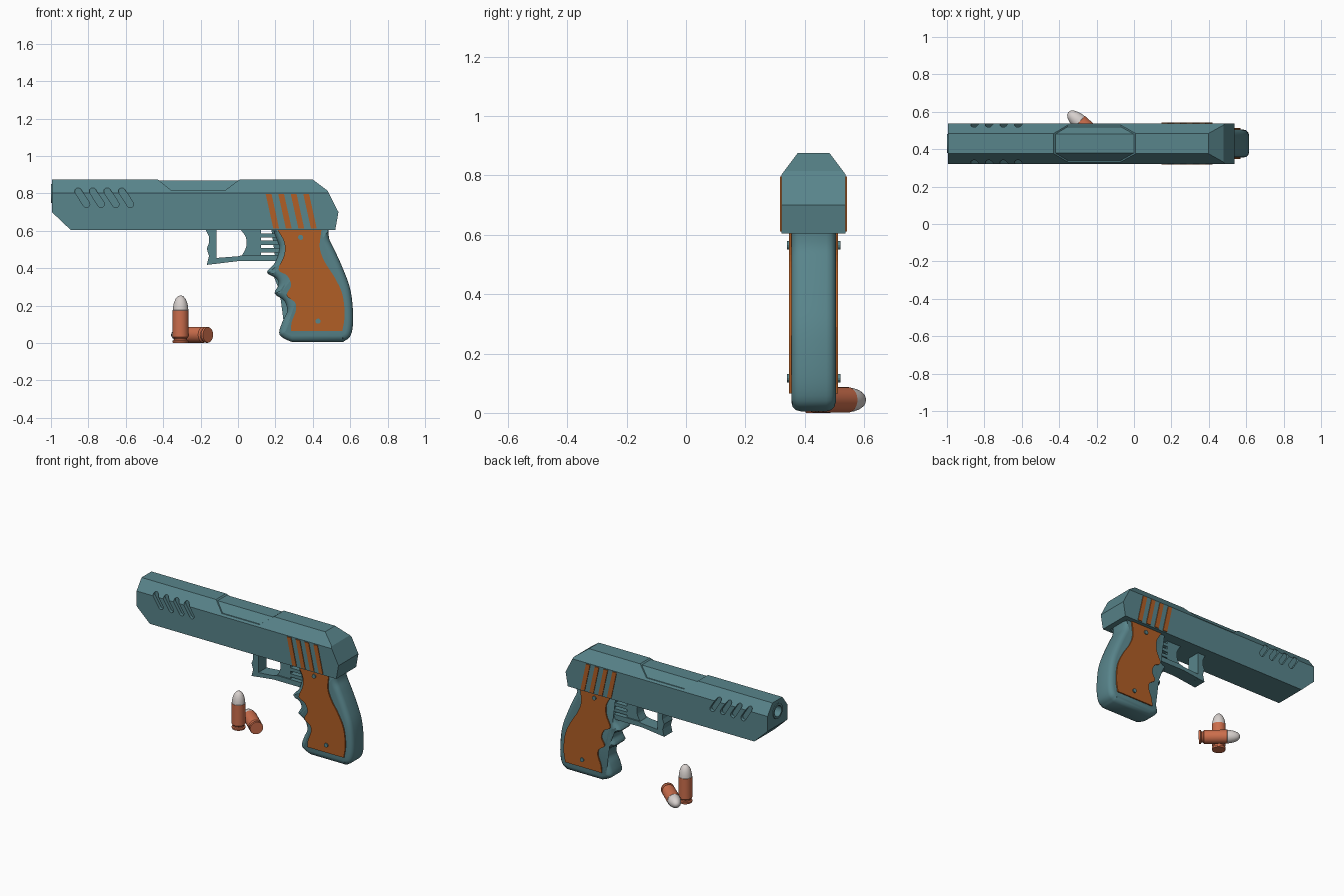
import bpy, bmesh, math
from mathutils import Vector, Matrix

if "Cube" in bpy.data.objects:
    bpy.data.objects.remove(bpy.data.objects["Cube"])

YC = 0.43  # centre plane of the body


def material(name, rgb):
    m = bpy.data.materials.new(name)
    m.diffuse_color = (*rgb, 1)
    m.use_nodes = True
    m.node_tree.nodes["Principled BSDF"].inputs["Base Color"].default_value = m.diffuse_color
    return m


TEAL = material("teal metal", (0.098, 0.232, 0.258))
ORANGE = material("orange wood", (0.44, 0.112, 0.019))
COPPER = material("copper case", (0.60, 0.155, 0.072))
WHITE = material("pale tip", (0.68, 0.63, 0.61))


def finish(name, bm, mats, loc=(0, YC, 0), angle=None):
    bmesh.ops.recalc_face_normals(bm, faces=bm.faces)
    me = bpy.data.meshes.new(name)
    bm.to_mesh(me)
    bm.free()
    ob = bpy.data.objects.new(name, me)
    bpy.context.collection.objects.link(ob)
    ob.location = loc
    for m in mats:
        me.materials.append(m)
    if angle:
        bpy.ops.object.select_all(action='DESELECT')
        ob.select_set(True)
        bpy.context.view_layer.objects.active = ob
        bpy.ops.object.shade_smooth_by_angle(angle=math.radians(angle))
    return ob


def loft(name, rings, mat, angle=None):
    """Skin a stack of equal rings and cap both ends."""
    bm = bmesh.new()
    vs = [[bm.verts.new(p) for p in r] for r in rings]
    n = len(vs[0])
    for a, b in zip(vs, vs[1:]):
        for i in range(n):
            j = (i + 1) % n
            bm.faces.new((a[i], a[j], b[j], b[i]))
    bm.faces.new(vs[0])
    bm.faces.new(vs[-1])
    return finish(name, bm, [mat], angle=angle)


def prism(name, pts, y0, y1, mat=TEAL):
    return loft(name, [[(x, y, z) for x, z in pts] for y in (y0, y1)], mat)


def bar(name, pts, x0, x1, mat=TEAL):
    return loft(name, [[(x, y, z) for y, z in pts] for x in (x0, x1)], mat)


def lathe(name, prof, mats, rule=None, n=24, loc=(0, YC, 0), rot=None, angle=35):
    """Revolve (radius, height) points round z; zero radius closes an end."""
    bm = bmesh.new()
    vs = [bm.verts.new((r, 0, h)) for r, h in prof]
    es = [bm.edges.new(e) for e in zip(vs, vs[1:])]
    bmesh.ops.spin(bm, geom=vs + es, cent=(0, 0, 0), axis=(0, 0, 1),
                   angle=2 * math.pi, steps=n)
    bmesh.ops.remove_doubles(bm, verts=bm.verts, dist=0.0005)
    if rule:
        for f in bm.faces:
            f.material_index = rule(f.calc_center_median().z)
    if rot:
        bmesh.ops.transform(bm, matrix=rot, verts=bm.verts)
    return finish(name, bm, mats, loc, angle)


def cut(ob, cutter, op='DIFFERENCE'):
    bpy.context.view_layer.update()
    mod = ob.modifiers.new("cut", 'BOOLEAN')
    mod.object, mod.operation, mod.solver = cutter, op, 'EXACT'
    dg = bpy.context.evaluated_depsgraph_get()
    me = bpy.data.meshes.new_from_object(ob.evaluated_get(dg))
    ob.modifiers.clear()
    ob.data = me
    bpy.data.objects.remove(cutter)


def spline(p, k=4):
    """Smooth open curve through the points."""
    p = [Vector(q) for q in p]
    q = [2 * p[0] - p[1]] + p + [2 * p[-1] - p[-2]]
    out = []
    for a, b, c, d in zip(q, q[1:], q[2:], q[3:]):
        for i in range(k):
            t = i / k
            out.append(0.5 * (2 * b + (c - a) * t + (2 * a - 5 * b + 4 * c - d) * t * t
                              + (3 * b - a - 3 * c + d) * t ** 3))
    return out + [p[-1]]


def inset(pts, d):
    """Move a closed outline inwards by d."""
    n = len(pts)
    area = sum(pts[i].cross(pts[(i + 1) % n]) for i in range(n))
    s = 1 if area > 0 else -1
    out = []
    for i in range(n):
        t = (pts[(i + 1) % n] - pts[i - 1]).normalized()
        out.append(pts[i] + s * d * Vector((-t.y, t.x)))
    return out


# Slide: side profile trimmed by a cross-section with sloped shoulders
slide = prism("slide", [(-0.995, 0.875), (-0.995, 0.70), (-0.895, 0.605), (0.52, 0.605),
                        (0.537, 0.70), (0.479, 0.815), (0.398, 0.875)], -0.2, 0.2)
cut(slide, bar("shoulders", [(-0.108, 0.5), (0.108, 0.5), (0.108, 0.803),
                             (0.027, 0.911), (-0.027, 0.911), (-0.108, 0.803)], -1.2, 0.8),
    'INTERSECT')
# Port opening on top, filled by a slightly smaller chamber
cut(slide, prism("port", [(-0.48, 0.915), (-0.355, 0.816), (-0.07, 0.816), (0.063, 0.915)],
                 -0.3, 0.3))
bar("chamber", [(-0.102, 0.7), (0.102, 0.7), (0.102, 0.8), (0.05, 0.868),
                (-0.05, 0.868), (-0.102, 0.8)], -0.425, 0.005)

# Slanted vents on both sides near the muzzle
for i in range(4):
    a, b = Vector((-0.855 + 0.078 * i, 0.812)), Vector((-0.81 + 0.078 * i, 0.742))
    ang = math.atan2(a.y - b.y, a.x - b.x)
    pts = []
    for c, s in ((a, ang), (b, ang + math.pi)):
        for k in range(7):
            w = s - math.pi / 2 + math.pi * k / 6
            pts.append(c + 0.018 * Vector((math.cos(w), math.sin(w))))
    for s in (-1, 1):
        cut(slide, prism("vent", pts, s * 0.085, s * 0.2))

# Muzzle bore and barrel
TURN = Matrix.Rotation(math.pi / 2, 4, 'Y')
cut(slide, lathe("bore", [(0, -1.1), (0.05, -1.1), (0.05, -0.75), (0, -0.75)], [TEAL],
                 rot=Matrix.Translation((0, 0, 0.8)) @ TURN))
lathe("barrel", [(0, -0.77), (0.037, -0.77), (0.037, -1.0), (0.051, -1.0), (0.051, -0.76),
                 (0, -0.76)], [TEAL], rot=Matrix.Translation((0, 0, 0.8)) @ TURN)

# Rear serration plates
for i in range(4):
    x = 0.148 + 0.067 * i
    pts = [(x, 0.797), (x + 0.031, 0.797), (x + 0.072, 0.612), (x + 0.041, 0.612)]
    for s in (-1, 1):
        prism("serration", pts, s * 0.104, s * 0.1125, ORANGE)

# Grip with finger grooves and rounded rim
front = [(0.178, 0.63), (0.205, 0.56), (0.222, 0.505), (0.198, 0.43), (0.155, 0.378),
         (0.205, 0.345), (0.217, 0.31), (0.196, 0.265), (0.248, 0.225), (0.263, 0.17),
         (0.24, 0.12), (0.22, 0.055), (0.245, 0.025), (0.29, 0.005)]
back = [(0.56, 0.005), (0.602, 0.04), (0.616, 0.13), (0.602, 0.28), (0.56, 0.40),
        (0.515, 0.50), (0.487, 0.56), (0.484, 0.63)]
outline = spline(front) + spline(back)
steps = [(0.032 * (1 - math.cos(a)), 0.043 + 0.032 * math.sin(a))
         for a in (math.pi / 2, math.pi / 3, math.pi / 6, 0)]
rings = []
for s, order in ((-1, steps), (1, steps[::-1])):
    for d, y in order:
        rings.append([(p.x, s * y, p.y) for p in inset(outline, d)])
loft("grip", rings, TEAL, angle=40)

# Grip panels and their screws
pfront = [(0.211, 0.605), (0.247, 0.54), (0.247, 0.47), (0.217, 0.393), (0.264, 0.36),
          (0.284, 0.307), (0.26, 0.255), (0.304, 0.218), (0.31, 0.175), (0.288, 0.115),
          (0.282, 0.065)]
pback = [(0.558, 0.065), (0.57, 0.15), (0.558, 0.26), (0.517, 0.35), (0.463, 0.435),
         (0.437, 0.51), (0.446, 0.605)]
panel = spline(pfront) + spline(pback)
for s in (-1, 1):
    prism("grip_panel", panel, s * 0.07, s * 0.083, ORANGE)
    for x, z in ((0.335, 0.565), (0.428, 0.117)):
        ring = [(x + 0.014 * math.cos(k * math.pi / 6), z + 0.014 * math.sin(k * math.pi / 6))
                for k in range(12)]
        prism("screw", ring, s * 0.078, s * 0.09)

# Trigger guard, trigger and ribs behind it
W = 0.045
prism("guard_post", [(-0.175, 0.61), (-0.155, 0.57), (-0.155, 0.535), (-0.167, 0.505),
                     (-0.155, 0.465), (-0.167, 0.418), (-0.115, 0.424), (-0.115, 0.61)], -W, W)
prism("guard_bar", [(-0.167, 0.418), (0.0, 0.438), (0.215, 0.438), (0.215, 0.472),
                    (0.03, 0.472), (0.0, 0.464), (-0.115, 0.455)], -W, W)
trigger = spline([(0.012, 0.61), (0.042, 0.565), (0.044, 0.515), (0.018, 0.462)])
prism("trigger", trigger + [Vector((0.122, 0.462)), Vector((0.122, 0.61))], -W * 0.8, W * 0.8)
for z in (0.485, 0.525, 0.565):
    prism("trigger_rib", [(0.115, z), (0.23, z), (0.23, z + 0.022), (0.115, z + 0.022)],
          -W * 0.8, W * 0.8)

# Two cartridges, one standing and one lying
shell = [(0, 0), (0.041, 0), (0.043, 0.004), (0.043, 0.012), (0.035, 0.016), (0.035, 0.025),
         (0.043, 0.033), (0.043, 0.175), (0.0415, 0.176), (0.040, 0.195), (0.035, 0.217),
         (0.027, 0.236), (0.015, 0.25), (0, 0.255)]


def tip(z):
    return 1 if z > 0.1752 else 0


lathe("standing_cartridge", shell, [COPPER, WHITE], tip, loc=(-0.307, 0.445, 0))
aim = Vector((-0.75, 0.66, 0)).to_track_quat('Z', 'Y').to_matrix().to_4x4()
lathe("lying_cartridge", shell, [COPPER, WHITE], tip, loc=(-0.16, 0.43, 0.044), rot=aim)
